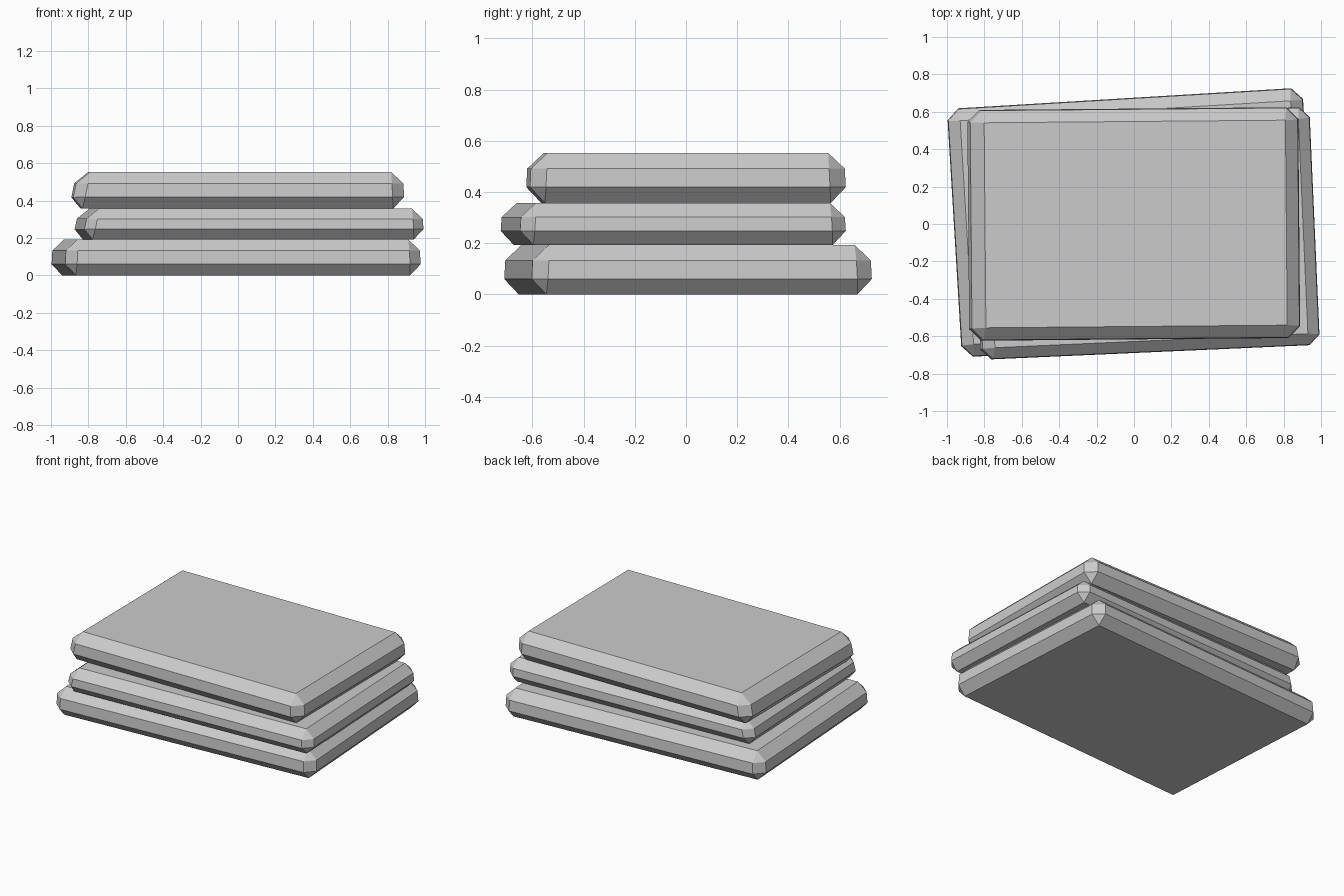
import bpy
import bmesh
from math import radians
from mathutils import Matrix

cube = bpy.data.objects.get("Cube")
if cube:
    bpy.data.objects.remove(cube, do_unlink=True)

# Pale stone colour
stone = bpy.data.materials.new("pale_grey_stone")
stone.use_nodes = True
colour = (0.6, 0.6, 0.6, 1)
stone.diffuse_color = colour
stone.node_tree.nodes["Principled BSDF"].inputs["Base Color"].default_value = colour


def slab(name, centre, size, bottom, top, turn, chamfer, left_lean):
    """Chamfered flat slab whose walls lean in slightly towards the top."""
    bm = bmesh.new()
    bmesh.ops.create_cube(bm, size=1)
    for v in bm.verts:
        is_top = v.co.z > 0
        v.co.x *= size[0]
        v.co.y *= size[1]
        v.co.z = top if is_top else bottom
        if is_top:
            v.co.x += left_lean if v.co.x < 0 else -0.01
            v.co.y += 0.01 if v.co.y < 0 else -0.01
    bmesh.ops.bevel(bm, geom=bm.edges[:], offset=chamfer, segments=1,
                    affect='EDGES', profile=0.5)
    bm.transform(Matrix.Rotation(radians(turn), 4, 'Z'))
    mesh = bpy.data.meshes.new(name)
    bm.to_mesh(mesh)
    bm.free()
    mesh.materials.append(stone)
    obj = bpy.data.objects.new(name, mesh)
    obj.location = (centre[0], centre[1], 0)
    bpy.context.collection.objects.link(obj)


# Three stacked slabs, each turned a little differently
slab("bottom_slab", (-0.01, 0.008), (1.91, 1.337), 0, 0.193, 3.45, 0.06, 0.01)
slab("middle_slab", (0.055, -0.05), (1.83, 1.28), 0.193, 0.357, 2.55, 0.055, 0.035)
slab("top_slab", (-0.006, 0), (1.785, 1.24), 0.357, 0.553, 0.5, 0.062, 0.04)
